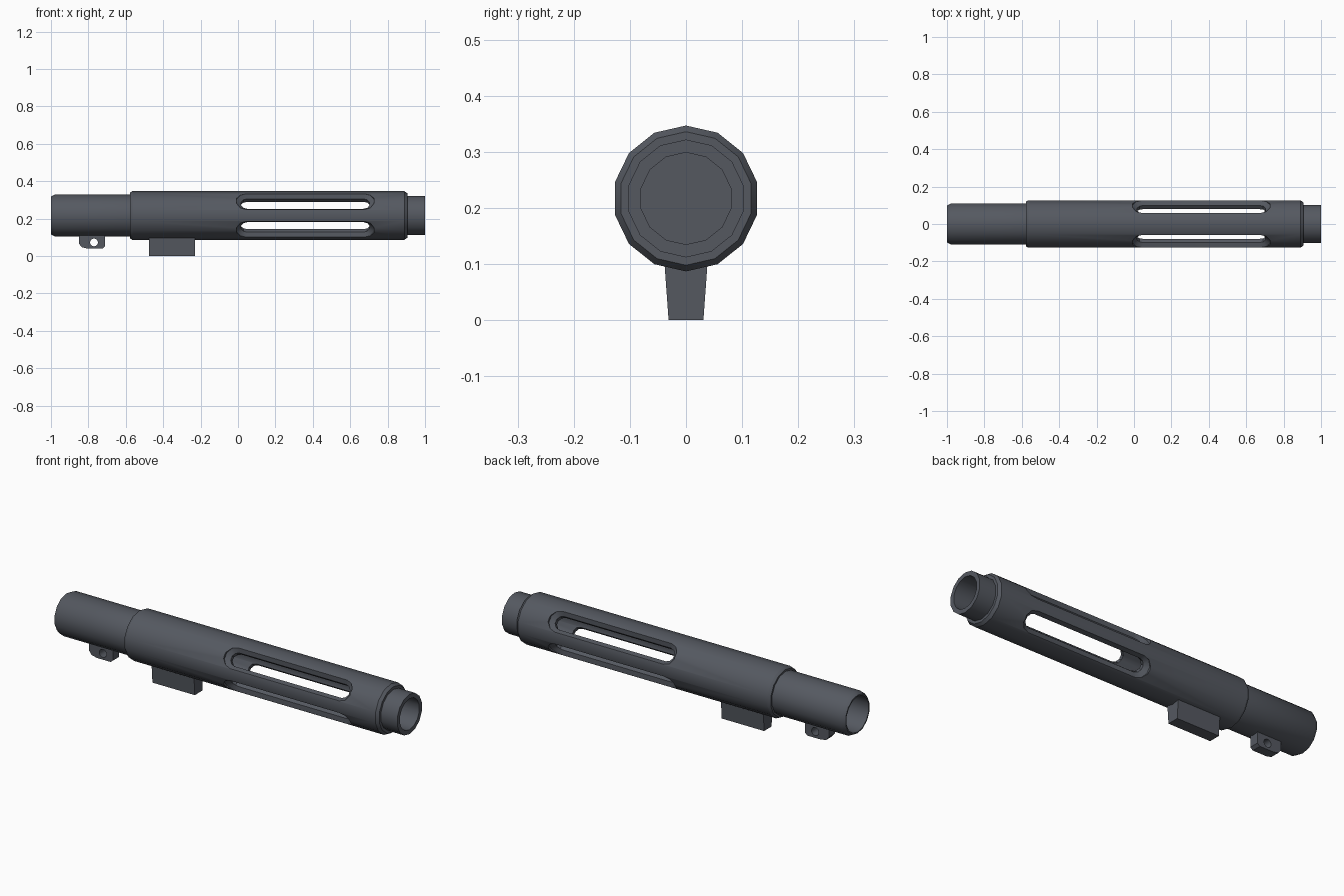
import bpy, bmesh, math
from mathutils import Vector, Matrix

if "Cube" in bpy.data.objects:
    bpy.data.objects.remove(bpy.data.objects["Cube"])

AXIS_Z, SIDES = 0.217, 14

mat = bpy.data.materials.new("dark_gunmetal")
mat.diffuse_color = (0.09, 0.099, 0.118, 1)
mat.use_nodes = True
mat.node_tree.nodes["Principled BSDF"].inputs["Base Color"].default_value = mat.diffuse_color


def make_object(name, bm):
    bmesh.ops.remove_doubles(bm, verts=bm.verts, dist=1e-5)
    bmesh.ops.recalc_face_normals(bm, faces=bm.faces)
    me = bpy.data.meshes.new(name)
    bm.to_mesh(me)
    bm.free()
    me.materials.append(mat)
    ob = bpy.data.objects.new(name, me)
    bpy.context.collection.objects.link(ob)
    return ob


def activate(ob):
    bpy.ops.object.select_all(action='DESELECT')
    ob.select_set(True)
    bpy.context.view_layer.objects.active = ob


def loft(bm, rings, cap=True):
    """Join rings of points with quads."""
    vs = [[bm.verts.new(p) for p in ring] for ring in rings]
    n = len(vs[0])
    for a, b in zip(vs, vs[1:]):
        for i in range(n):
            j = (i + 1) % n
            bm.faces.new((a[i], a[j], b[j], b[i]))
    if cap:
        bm.faces.new(vs[0])
        bm.faces.new(vs[-1])


def cut(ob, cutter):
    cutter.hide_render = True
    activate(ob)
    mod = ob.modifiers.new("cut", 'BOOLEAN')
    mod.operation, mod.solver, mod.object = 'DIFFERENCE', 'EXACT', cutter
    bpy.ops.object.modifier_apply(modifier=mod.name)
    bpy.data.objects.remove(cutter)


def circle(x, r):
    return [Vector((x, r * math.cos(a), AXIS_Z + r * math.sin(a)))
            for a in (math.pi / 2 + 2 * math.pi * i / SIDES for i in range(SIDES))]


# Hollow stepped tube: front bore, outside steps, rear recess
profile = [(-0.54, 0.082), (1.0, 0.082), (1.0, 0.105), (0.905, 0.105), (0.905, 0.119),
           (0.89, 0.13), (-0.565, 0.13), (-0.578, 0.122), (-0.578, 0.112),
           (-0.98, 0.112), (-1.0, 0.101), (-1.0, 0.094), (-0.6, 0.094)]
bm = bmesh.new()
loft(bm, [circle(x, r) for x, r in profile])
tube = make_object("tube_body", bm)


# Four long slots with chamfered rims
def stadium(x0, x1, w, depth, angle, segs=5):
    d = Vector((0, math.cos(angle), math.sin(angle)))
    n = Vector((0, -math.sin(angle), math.cos(angle)))
    pts = []
    for cx, start in ((x1 - w, -math.pi / 2), (x0 + w, math.pi / 2)):
        for i in range(segs + 1):
            a = start + math.pi * i / segs
            pts.append(Vector((cx + w * math.cos(a), 0, AXIS_Z)) + d * depth + n * w * math.sin(a))
    return pts


bm = bmesh.new()
half_gap = 1.5 * 2 * math.pi / SIDES
for angle in (half_gap, -half_gap, math.pi - half_gap, math.pi + half_gap):
    loft(bm, [stadium(0.015, 0.705, 0.034, 0.05, angle),
              stadium(0.015, 0.705, 0.034, 0.1, angle),
              stadium(-0.01, 0.73, 0.054, 0.118, angle),
              stadium(-0.01, 0.73, 0.054, 0.15, angle)])
cut(tube, make_object("slot_cutter", bm))

# Tapered mounting lug
bm = bmesh.new()
loft(bm, [[(-0.477, -w, z), (-0.23, -w, z), (-0.23, w, z), (-0.477, w, z)]
          for z, w in ((0, 0.031), (0.11, 0.039))])
lug = make_object("mounting_lug", bm)

# Sling loop with a round hole
outline = [(-0.85, 0.12), (-0.85, 0.066), (-0.835, 0.047), (-0.805, 0.04),
           (-0.725, 0.04), (-0.71, 0.052), (-0.71, 0.12)]
bm = bmesh.new()
loft(bm, [[(x, y, z) for x, z in outline] for y in (-0.025, 0.025)])
loop = make_object("sling_loop", bm)
bm = bmesh.new()
bmesh.ops.create_cone(bm, cap_ends=True, segments=14, radius1=0.021, radius2=0.021, depth=0.2,
                      matrix=Matrix.Translation((-0.77, 0, 0.073)) @ Matrix.Rotation(math.pi / 2, 4, 'X'))
cut(loop, make_object("hole_cutter", bm))

# Smooth the round surfaces, keep the edges sharp
for ob in (tube, lug, loop):
    activate(ob)
    bpy.ops.object.shade_smooth_by_angle(angle=math.radians(29))
